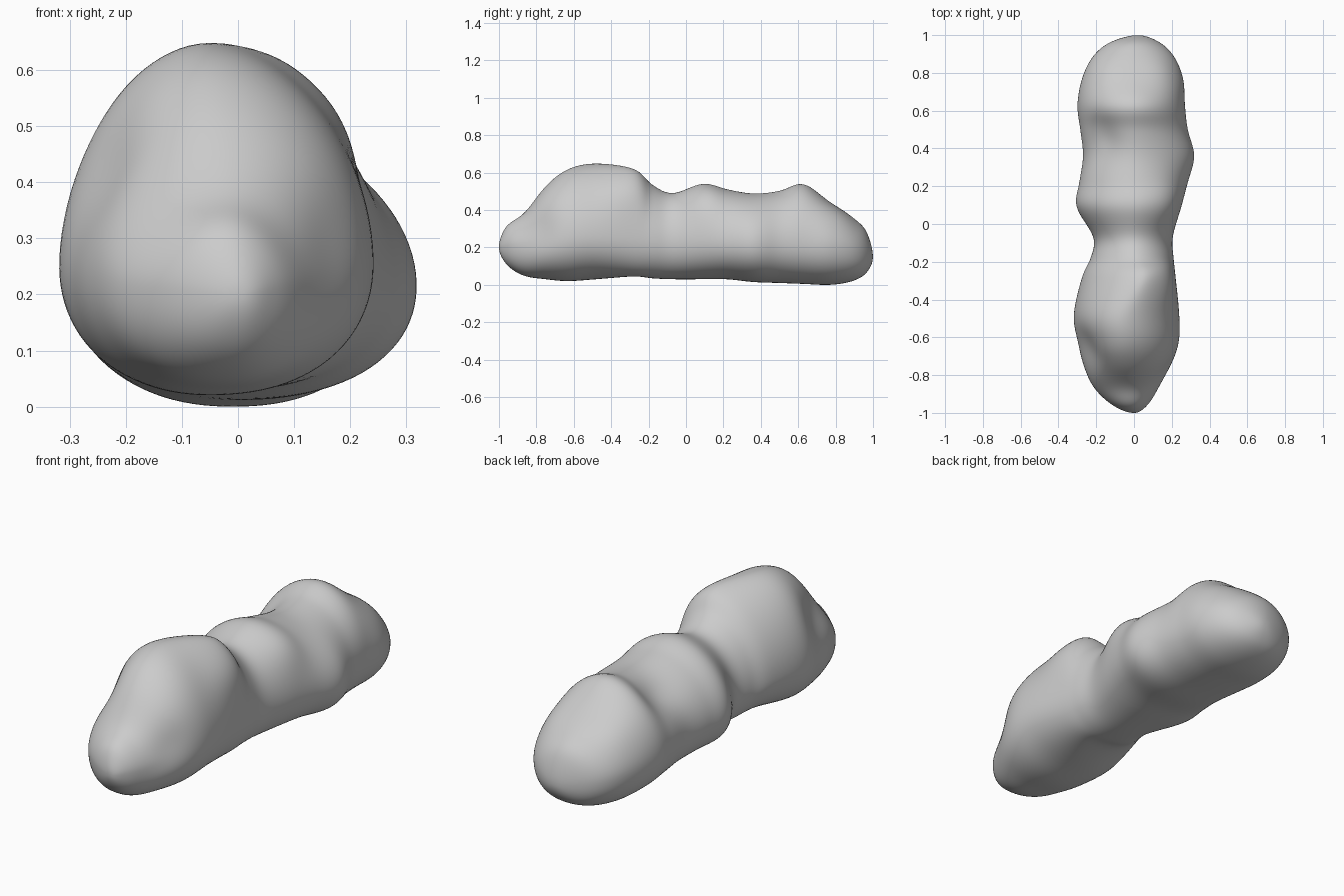
import bpy, bmesh, math
from mathutils import Vector

if "Cube" in bpy.data.objects:
    bpy.data.objects.remove(bpy.data.objects["Cube"])

# Cross-sections along y: y, left x, right x, top z, bottom z, ridge x, widest z
ROWS = [
    (-1.00, 0.00, 0.00, 0.20, 0.20, 0.00, 0.20),
    (-0.96, -0.11, 0.07, 0.295, 0.11, -0.01, 0.21),
    (-0.87, -0.21, 0.135, 0.375, 0.05, -0.02, 0.22),
    (-0.75, -0.27, 0.21, 0.53, 0.03, -0.04, 0.25),
    (-0.63, -0.30, 0.24, 0.62, 0.02, -0.05, 0.26),
    (-0.48, -0.32, 0.24, 0.65, 0.03, -0.05, 0.26),
    (-0.28, -0.275, 0.22, 0.62, 0.045, 0.04, 0.25),
    (-0.18, -0.23, 0.21, 0.535, 0.035, 0.01, 0.24),
    (-0.07, -0.215, 0.205, 0.49, 0.03, 0.00, 0.23),
    (0.09, -0.305, 0.25, 0.54, 0.03, 0.00, 0.24),
    (0.22, -0.29, 0.285, 0.51, 0.03, 0.00, 0.23),
    (0.36, -0.27, 0.32, 0.49, 0.015, 0.01, 0.22),
    (0.50, -0.285, 0.285, 0.505, 0.01, 0.00, 0.22),
    (0.63, -0.30, 0.27, 0.54, 0.005, 0.00, 0.22),
    (0.77, -0.275, 0.26, 0.44, 0.00, -0.01, 0.21),
    (0.89, -0.215, 0.21, 0.36, 0.02, -0.01, 0.19),
    (0.965, -0.12, 0.13, 0.285, 0.065, 0.00, 0.17),
    (1.00, 0.02, 0.02, 0.15, 0.15, 0.02, 0.15),
]
# Soft dents and bumps: centre, radius, push along the normal
DENTS = [
    ((-0.24, -0.68, 0.42), 0.13, -0.035),
    ((0.19, -0.78, 0.30), 0.12, -0.025),
    ((-0.03, -0.92, 0.30), 0.08, 0.015),
    ((-0.17, 0.45, 0.45), 0.11, -0.03),
    ((0.16, 0.12, 0.45), 0.12, 0.02),
    ((-0.17, 0.80, 0.38), 0.11, 0.015),
    ((0.15, 0.80, 0.38), 0.11, 0.015),
    ((0.18, -0.33, 0.50), 0.12, 0.02),
]
STEPS, SIDES = 8, 96


def ghost(row):
    """Mirrored row past a tip, so the tip closes round."""
    y, xl, xr, zt, zb, cx, cz = row
    return (y, xr, xl, zb, zt, cx, cz)


def catmull(a, b, c, d, t):
    return [0.5 * (2*q + (r - p)*t + (2*p - 5*q + 4*r - s)*t*t
                   + (3*q - p - 3*r + s)*t**3) for p, q, r, s in zip(a, b, c, d)]


def ring(sec):
    """Egg-shaped section made from four superellipse quarters."""
    y, xl, xr, zt, zb, cx, cz = sec
    pts = []
    for i in range(SIDES):
        a = 2 * math.pi * i / SIDES
        c, s = math.cos(a), math.sin(a)
        n = 1.85 if s > 0 else 2.25
        r = (abs(c)**n + abs(s)**n) ** (-1 / n)
        x = cx + r * c * ((xr - cx) if c > 0 else (cx - xl))
        z = cz + r * s * ((zt - cz) if s > 0 else (cz - zb))
        pts.append((x, y, z))
    return pts


# Loft the body
rows = [ghost(ROWS[1])] + ROWS + [ghost(ROWS[-2])]
sections = []
for k in range(len(ROWS) - 1):
    for j in range(STEPS):
        if k or j:
            sections.append(catmull(*rows[k:k + 4], j / STEPS))

bm = bmesh.new()
loops = [[bm.verts.new(p) for p in ring(s)] for s in sections]
for A, B in zip(loops, loops[1:]):
    for i in range(SIDES):
        j = (i + 1) % SIDES
        bm.faces.new((A[i], A[j], B[j], B[i]))
for loop, r in ((loops[0], ROWS[0]), (loops[-1], ROWS[-1])):
    tip = bm.verts.new((r[5], r[0], r[6]))
    for i in range(SIDES):
        bm.faces.new((loop[i], loop[(i + 1) % SIDES], tip))
bmesh.ops.recalc_face_normals(bm, faces=bm.faces)
bm.normal_update()

# Push in the dents and raise the bumps
moves = []
for v in bm.verts:
    push = sum(h * math.exp(-((v.co - Vector(c)).length / r) ** 2) for c, r, h in DENTS)
    moves.append(v.normal * push)
for v, m in zip(bm.verts, moves):
    v.co += m
for _ in range(4):
    bmesh.ops.smooth_vert(bm, verts=bm.verts, factor=0.5,
                          use_axis_x=True, use_axis_y=True, use_axis_z=True)

mesh = bpy.data.meshes.new("asteroid_body")
bm.to_mesh(mesh)
bm.free()
mesh.polygons.foreach_set("use_smooth", [True] * len(mesh.polygons))
body = bpy.data.objects.new("asteroid_body", mesh)
bpy.context.collection.objects.link(body)

# Plain grey rock
rock = bpy.data.materials.new("grey_rock")
rock.diffuse_color = (0.6, 0.6, 0.6, 1)
rock.use_nodes = True
rock.node_tree.nodes["Principled BSDF"].inputs["Base Color"].default_value = rock.diffuse_color
mesh.materials.append(rock)
